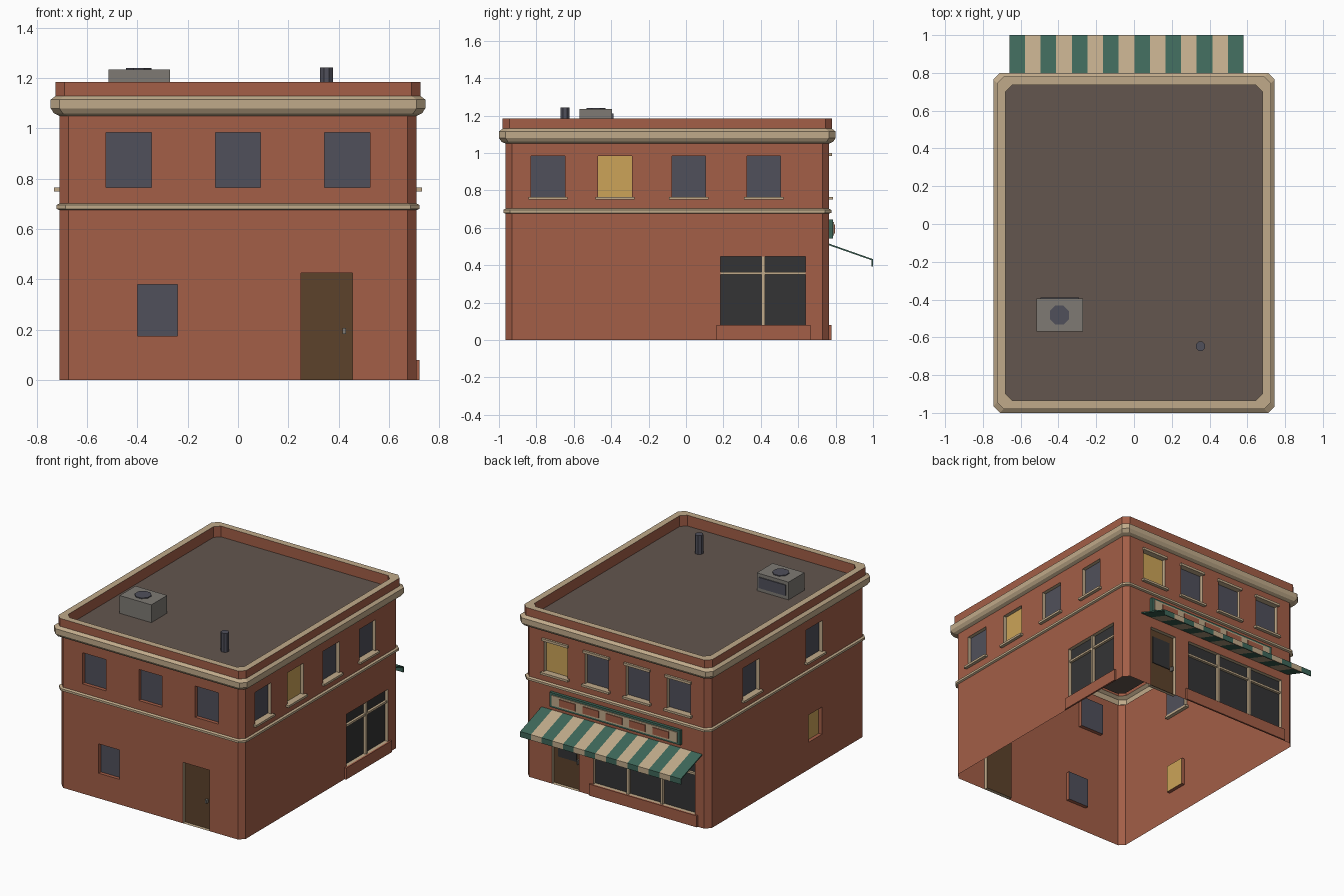
import bpy, bmesh, math
from mathutils import Vector

if "Cube" in bpy.data.objects:
    bpy.data.objects.remove(bpy.data.objects["Cube"])

# ---------- materials ----------
def lin(c):
    c /= 255
    return c / 12.92 if c <= 0.04045 else ((c + 0.055) / 1.055) ** 2.4

COLOURS = dict(brick=(163, 94, 71), trim=(192, 170, 138), roof=(99, 86, 78), glass=(80, 80, 91),
               shop_glass=(52, 52, 53), door=(92, 66, 43), lit_glass=(204, 164, 88),
               awning_green=(62, 103, 89), metal=(126, 122, 116))
MATS = {}
for key, rgb in COLOURS.items():
    MATS[key] = bpy.data.materials.new(key)
    MATS[key].diffuse_color = (*[lin(c) for c in rgb], 1)

def build(name, faces, closed=False):
    """Make an object from (points, colour) faces."""
    bm = bmesh.new()
    used = []
    for pts, col in faces:
        if col not in used:
            used.append(col)
        f = bm.faces.new([bm.verts.new(p) for p in pts])
        f.material_index = used.index(col)
    bmesh.ops.remove_doubles(bm, verts=bm.verts, dist=1e-5)
    if closed:
        bmesh.ops.recalc_face_normals(bm, faces=bm.faces)
    me = bpy.data.meshes.new(name)
    bm.to_mesh(me)
    bm.free()
    for col in used:
        me.materials.append(MATS[col])
    ob = bpy.data.objects.new(name, me)
    bpy.context.collection.objects.link(ob)
    return ob

# ---------- chamfered footprint and lofts ----------
HX, HY, CY, CH = 0.71, 0.865, -0.1, 0.035
WALL_TOP, DEPTH = 1.05, 0.025

def ring(off, z):
    x, y, c = HX + off, HY + off, CH
    p = [(x - c, -y), (x, c - y), (x, y - c), (x - c, y), (c - x, y), (-x, y - c), (-x, c - y), (c - x, -y)]
    return [Vector((a, b + CY, z)) for a, b in p][0:8]

def loft(profile, cols, sides=range(8)):
    faces = []
    for (a, b), col in zip(zip(profile, profile[1:]), cols):
        ra, rb = ring(*a), ring(*b)
        for i in sides:
            j = (i + 1) % 8
            faces.append(([ra[i], ra[j], rb[j], rb[i]], col))
    return faces

CY = -0.1
build("corner_chamfers", loft([(0, 0), (0, WALL_TOP)], ["brick"], (0, 2, 4, 6)))
build("cornice", loft([(0, 1.05), (0.022, 1.06), (0.035, 1.08), (0.035, 1.115), (0.015, 1.13)], ["trim"] * 4))
build("parapet", loft([(0.015, 1.13), (0.015, 1.185), (-0.03, 1.185), (-0.03, 1.11)], ["brick", "trim", "brick"]))
build("roof", [(ring(-0.03, 1.11), "roof")])
build("belt_course", loft([(0, 0.675), (0.012, 0.68), (0.012, 0.695), (0, 0.702)], ["trim"] * 3))

# ---------- wall frames: u along wall, d outward, z up ----------
SIDES = {
    "front": (lambda u, d, z: Vector((u, CY - HY - d, z)), False, -HX + CH, HX - CH),
    "right": (lambda u, d, z: Vector((HX + d, u, z)), False, CY - HY + CH, CY + HY - CH),
    "back": (lambda u, d, z: Vector((u, CY + HY + d, z)), True, -HX + CH, HX - CH),
    "left": (lambda u, d, z: Vector((-HX - d, u, z)), True, CY - HY + CH, CY + HY - CH),
}

def rect(side, u0, u1, z0, z1, d=0.0):
    P, flip = SIDES[side][:2]
    pts = [P(u0, d, z0), P(u1, d, z0), P(u1, d, z1), P(u0, d, z1)]
    return pts[::-1] if flip else pts

def box(name, side, u0, u1, d0, d1, z0, z1, col):
    a, b = rect(side, u0, u1, z0, z1, d0), rect(side, u0, u1, z0, z1, d1)
    faces = [(a[::-1], col), (b, col)]
    for i in range(4):
        j = (i + 1) % 4
        faces.append(([a[i], a[j], b[j], b[i]], col))
    return build(name, faces, True)

def opening(name, side, hole, jamb, pane):
    o, n = rect(side, *hole), rect(side, *hole, -DEPTH)
    faces = [(n, pane)]
    for i in range(4):
        j = (i + 1) % 4
        faces.append(([o[i], o[j], n[j], n[i]], jamb))
    build(name, faces)

def wall(side, holes):
    """Single-skin wall, leaving out the cells inside openings."""
    _, _, ua, ub = SIDES[side]
    us = sorted({ua, ub, *[v for h in holes for v in h[:2]]})
    zs = sorted({0, WALL_TOP, *[v for h in holes for v in h[2:]]})
    faces = []
    for u0, u1 in zip(us, us[1:]):
        for z0, z1 in zip(zs, zs[1:]):
            u, z = (u0 + u1) / 2, (z0 + z1) / 2
            if not any(h[0] < u < h[1] and h[2] < z < h[3] for h in holes):
                faces.append((rect(side, u0, u1, z0, z1), "brick"))
    build(side + "_wall", faces)

# ---------- openings ----------
ZW0, ZW1, W = 0.765, 0.983, 0.09
UPPER = {"front": (-0.435, 0, 0.435), "right": (-0.738, -0.38, 0.015, 0.415),
         "back": (-0.48, -0.163, 0.153, 0.47), "left": (-0.40, 0.295)}
LIT = {("right", 1), ("back", 3)}
EXTRA = {  # name, hole, jamb, pane
    "front": [("small_window", (-0.4, -0.24, 0.175, 0.38), "brick", "glass"),
              ("rear_door", (0.25, 0.455, 0, 0.425), "trim", "door")],
    "right": [("side_shop_window", (0.185, 0.64, 0.08, 0.445), "trim", "shop_glass")],
    "back": [("shop_window", (-0.605, 0.18, 0.08, 0.445), "trim", "shop_glass"),
             ("shop_door", (0.29, 0.5, 0, 0.435), "trim", "door")],
    "left": [("small_lit_window", (-0.485, -0.335, 0.19, 0.38), "brick", "lit_glass")],
}
for side, centres in UPPER.items():
    items = [("upper_window", (c - W, c + W, ZW0, ZW1), "brick" if side == "front" else "trim",
              "lit_glass" if (side, i) in LIT else "glass") for i, c in enumerate(centres)] + EXTRA[side]
    wall(side, [it[1] for it in items])
    for nm, hole, jamb, pane in items:
        opening(f"{side}_{nm}", side, hole, jamb, pane)
    for c in centres:
        if side != "front":
            box("window_sill", side, c - 0.105, c + 0.105, -DEPTH, 0.022, 0.75, ZW0, "trim")
        if side == "back":
            box("window_lintel", side, c - 0.1, c + 0.1, 0, 0.015, ZW1, 1.0, "trim")

# shop window bars and brick bases
def shop_bars(side, u0, u1, uprights):
    for u in uprights:
        box("mullion", side, u - 0.009, u + 0.009, -DEPTH, -0.005, 0.08, 0.445, "trim")
    box("transom", side, u0, u1, -DEPTH, -0.008, 0.349, 0.363, "trim")
    box("shop_window_base", side, u0 - 0.022, u1 + 0.025, 0, 0.012, 0, 0.08, "brick")

shop_bars("right", 0.185, 0.64, [0.413])
shop_bars("back", -0.605, 0.18, [-0.343, -0.082])

# door details
box("shop_door_glass", "back", 0.325, 0.465, -DEPTH, -DEPTH + 0.005, 0.19, 0.385, "shop_glass")
box("shop_door_handle", "back", 0.305, 0.315, -DEPTH, -0.005, 0.18, 0.21, "metal")
box("rear_door_handle", "front", 0.416, 0.43, -DEPTH, -0.005, 0.183, 0.206, "metal")

# ---------- shop sign ----------
box("sign_board", "back", -0.505, 0.505, 0, 0.02, 0.543, 0.645, "awning_green")
box("sign_panel", "back", -0.485, 0.485, 0.02, 0.026, 0.558, 0.63, "trim")
for k in range(-2, 3):
    box("sign_plate", "back", k * 0.18 - 0.062, k * 0.18 + 0.062, 0.026, 0.032, 0.57, 0.618, "brick")

# ---------- striped awning ----------
PROFILE = [(0, 0.515), (0.235, 0.432), (0.235, 0.393), (0.228, 0.393), (0.228, 0.426), (0, 0.506)]
P = SIDES["back"][0]
N, X0, X1 = 15, -0.66, 0.58
faces = []
for s in range(N):
    col = "trim" if s % 2 else "awning_green"
    ua, ub = X0 + (X1 - X0) * s / N, X0 + (X1 - X0) * (s + 1) / N
    for i in range(6):
        (d0, z0), (d1, z1) = PROFILE[i], PROFILE[(i + 1) % 6]
        faces.append(([P(ua, d0, z0), P(ub, d0, z0), P(ub, d1, z1), P(ua, d1, z1)], col))
for u in (X0, X1):
    faces.append(([P(u, *PROFILE[i]) for i in (0, 1, 4, 5)], "awning_green"))
    faces.append(([P(u, *PROFILE[i]) for i in (1, 2, 3, 4)], "awning_green"))
build("awning", faces, True)

# ---------- roof equipment ----------
def octagon(name, x, y, r, z0, z1, col):
    lo, hi = [[Vector((x + r * math.cos(math.pi * (i + .5) / 4), y + r * math.sin(math.pi * (i + .5) / 4), z))
               for i in range(8)] for z in (z0, z1)]
    build(name, [(lo[::-1], col), (hi, col)] +
          [([lo[i], lo[(i + 1) % 8], hi[(i + 1) % 8], hi[i]], col) for i in range(8)], True)

YB = CY + HY  # back wall plane
box("air_unit", "back", -0.515, -0.27, -0.57 - YB, -0.395 - YB, 1.11, 1.234, "metal")
box("air_unit_grille", "back", -0.495, -0.29, -0.395 - YB, -0.388 - YB, 1.135, 1.21, "glass")
octagon("air_unit_fan", -0.395, -0.482, 0.055, 1.234, 1.24, "glass")
octagon("vent_pipe", 0.352, -0.647, 0.027, 1.11, 1.242, "glass")

for m in bpy.data.materials:
    if m.users and not m.is_grease_pencil:
        m.use_nodes = True
        m.node_tree.nodes["Principled BSDF"].inputs["Base Color"].default_value = m.diffuse_color
